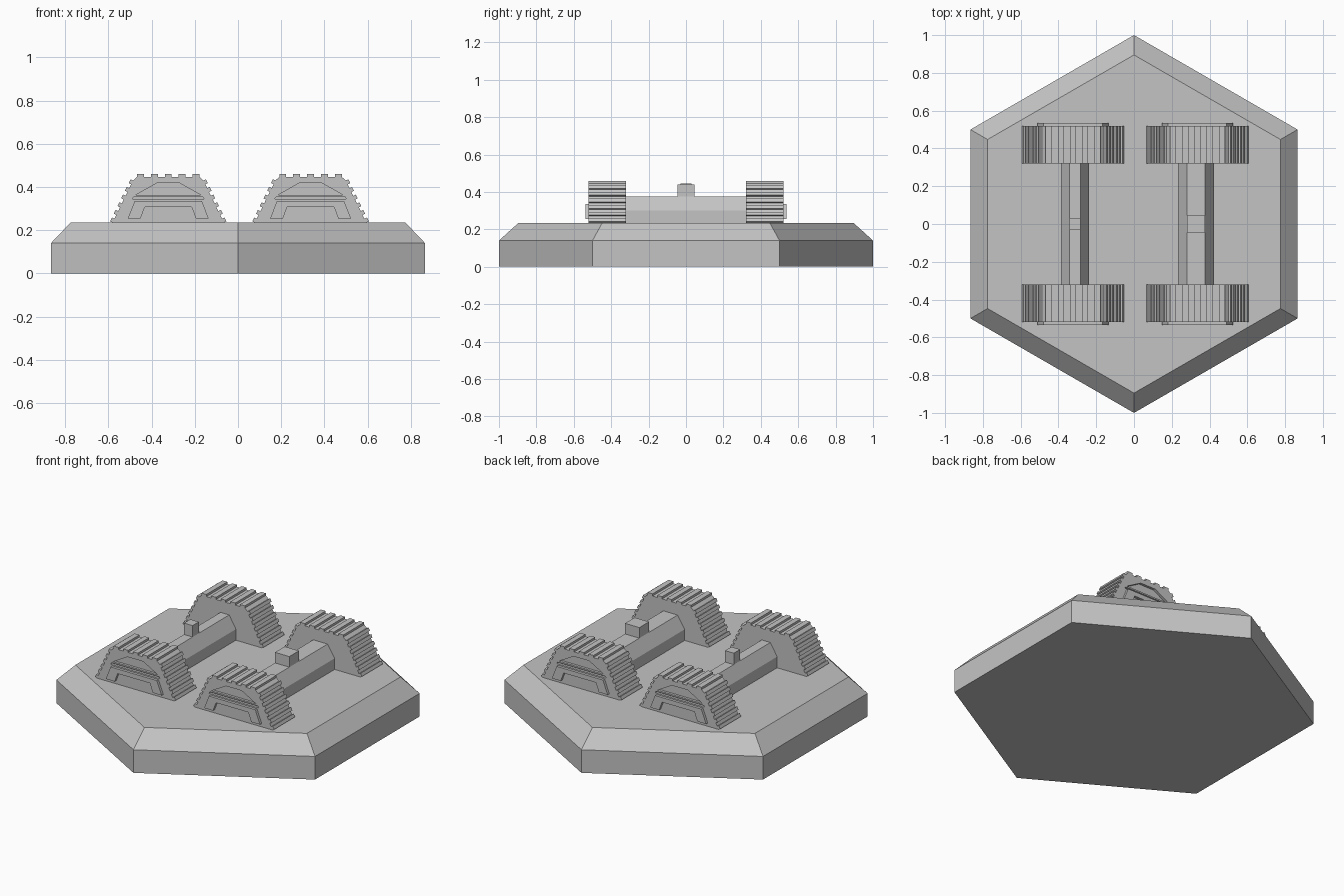
import bpy
import bmesh
import math
from mathutils import Vector

cube = bpy.data.objects.get("Cube")
if cube:
    bpy.data.objects.remove(cube, do_unlink=True)

grey = bpy.data.materials.new("plain_grey")
grey.use_nodes = True
colour = (0.55, 0.55, 0.55, 1)
grey.diffuse_color = colour
grey.node_tree.nodes["Principled BSDF"].inputs["Base Color"].default_value = colour


def finish(name, bm):
    bmesh.ops.recalc_face_normals(bm, faces=bm.faces)
    mesh = bpy.data.meshes.new(name)
    bm.to_mesh(mesh)
    bm.free()
    mesh.materials.append(grey)
    obj = bpy.data.objects.new(name, mesh)
    bpy.context.collection.objects.link(obj)
    return obj


def extrude_y(name, profile, y0, y1, x=0):
    """Prism of an (x, z) outline between two y positions."""
    bm = bmesh.new()
    face = bm.faces.new([bm.verts.new((x + px, y0, pz)) for px, pz in profile])
    top = bmesh.ops.extrude_face_region(bm, geom=[face])["geom"]
    bmesh.ops.translate(bm, vec=(0, y1 - y0, 0),
                        verts=[v for v in top if isinstance(v, bmesh.types.BMVert)])
    return finish(name, bm)


def mirrored(half):
    """Close a left half outline with its reflection."""
    return half + [(-px, pz) for px, pz in reversed(half)]


# Hexagonal base with a sloping upper rim
FLOOR = 0.235
bm = bmesh.new()
rings = []
for radius, z in ((1, 0), (1, 0.14), (0.895, FLOOR)):
    rings.append([bm.verts.new((radius * math.sin(i * math.pi / 3),
                                radius * math.cos(i * math.pi / 3), z)) for i in range(6)])
for low, high in zip(rings, rings[1:]):
    for i in range(6):
        j = (i + 1) % 6
        bm.faces.new((low[i], low[j], high[j], high[i]))
bm.faces.new(rings[0])
bm.faces.new(rings[-1])
finish("hexagonal_base", bm)


# Tread outline: square lugs along the two slopes and the top
def lugs(a, b, count, height=0.013):
    a, b = Vector(a), Vector(b)
    step = (b - a) / (2 * count - 1)
    out = Vector((-step.y, step.x)).normalized() * height
    points = []
    for i in range(count):
        p = a + step * 2 * i
        points += [p, p + out, p + step + out, p + step]
    return [tuple(p) for p in points]


slope = lugs((-0.258, FLOOR), (-0.163, 0.43), 6)
crown = lugs((-0.145, 0.446), (0.145, 0.446), 5)
tread = slope + crown + [(-px, pz) for px, pz in reversed(slope)]

recess = mirrored([(-0.15, 0.363), (-0.052, 0.418)])
arch = mirrored([(-0.187, 0.255), (-0.155, 0.336), (-0.04, 0.336)])
arch += mirrored([(-0.128, 0.255), (-0.108, 0.308)])[::-1]
slot = mirrored([(-0.166, 0.344), (-0.160, 0.354)])

# Tracks with a recessed panel and a raised arch on the outer side
for side, x in (("right", -0.323), ("left", 0.336)):
    for end, s in (("front", -1), ("back", 1)):
        label = f"{end}_{side}"
        track = extrude_y(f"{label}_track", tread, 0.32 * s, 0.52 * s, x)
        for outline in (recess, slot):
            cutter = extrude_y("panel_cutter", outline, 0.505 * s, 0.56 * s, x)
            cutter.hide_render = True
            cut = track.modifiers.new("panel", "BOOLEAN")
            cut.operation = "DIFFERENCE"
            cut.solver = "EXACT"
            cut.object = cutter
            bpy.context.view_layer.objects.active = track
            bpy.ops.object.modifier_apply(modifier=cut.name)
            bpy.data.objects.remove(cutter, do_unlink=True)
        extrude_y(f"{label}_arch", arch, 0.515 * s, 0.536 * s, x)

# Axles with chamfered tops, each carrying a small block
for side, x, half, flat, block, top in (("right", -0.312, 0.074, 0.029, 0.03, 0.445),
                                        ("left", 0.328, 0.095, 0.048, 0.046, 0.44)):
    axle = mirrored([(-half, FLOOR), (-half, 0.302), (-flat, 0.376)])
    extrude_y(f"{side}_axle", axle, -0.325, 0.325, x)
    extrude_y(f"{side}_block", mirrored([(-flat, 0.37), (-flat, top)]), -block, block, x)
